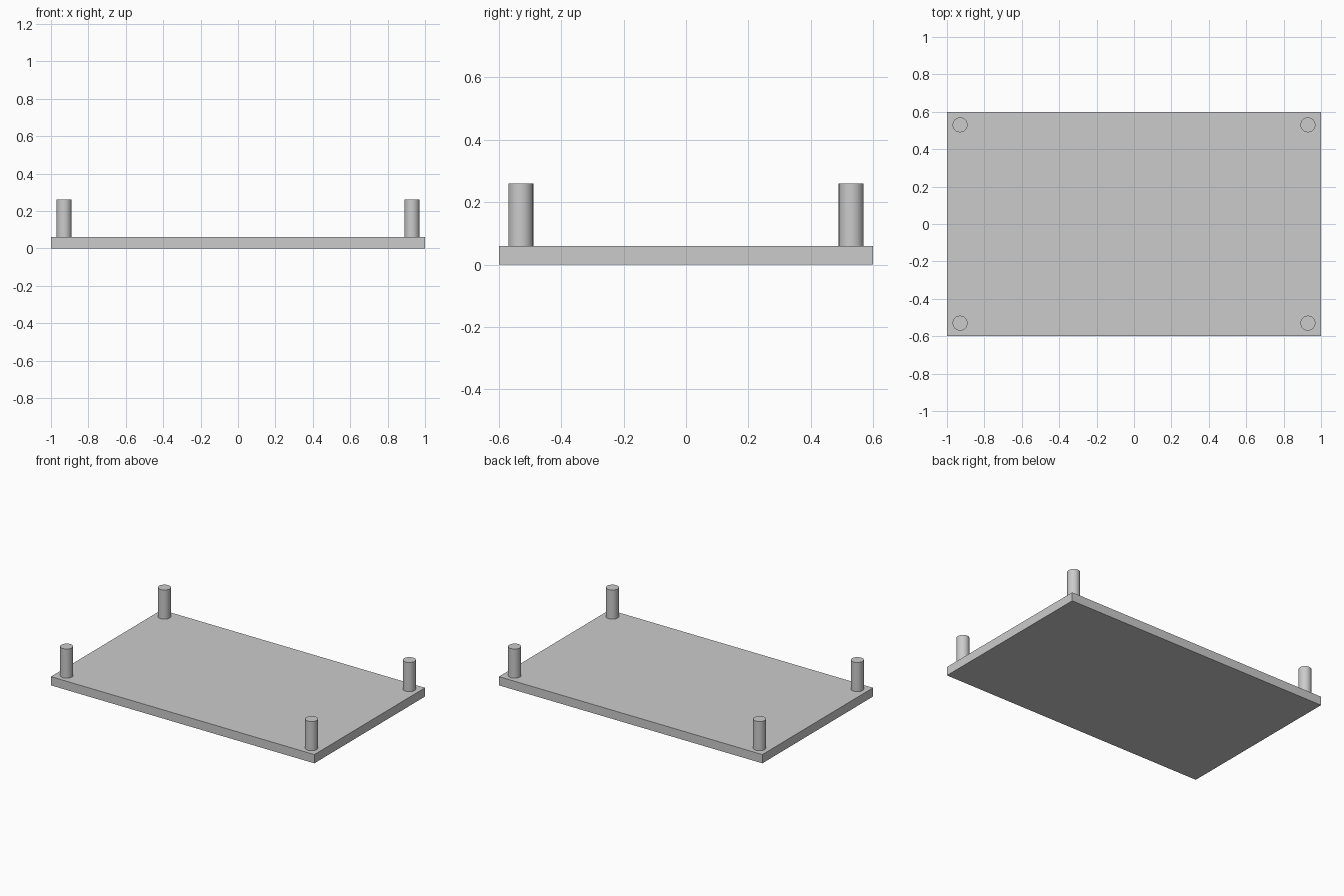
import bpy

cube = bpy.data.objects.get("Cube")
if cube:
    bpy.data.objects.remove(cube, do_unlink=True)

LENGTH, WIDTH, THICKNESS = 2.0, 1.2, 0.06
PEG_RADIUS, PEG_HEIGHT, PEG_INSET = 0.04, 0.2, 0.07

# Single plain grey
grey = bpy.data.materials.new("light_grey")
grey.use_nodes = True
colour = (0.6, 0.6, 0.6, 1.0)
grey.diffuse_color = colour
grey.node_tree.nodes["Principled BSDF"].inputs["Base Color"].default_value = colour

# Flat base plate
bpy.ops.mesh.primitive_cube_add(size=1, location=(0, 0, THICKNESS / 2))
plate = bpy.context.object
plate.name = "base_plate"
plate.scale = (LENGTH, WIDTH, THICKNESS)
bpy.ops.object.transform_apply(location=False, rotation=False, scale=True)
plate.data.materials.append(grey)


def add_peg(name, x, y):
    bpy.ops.mesh.primitive_cylinder_add(
        vertices=48, radius=PEG_RADIUS, depth=PEG_HEIGHT,
        location=(x, y, THICKNESS + PEG_HEIGHT / 2))
    peg = bpy.context.object
    peg.name = name
    peg.data.materials.append(grey)
    bpy.ops.object.shade_smooth_by_angle()


# Round peg at each corner
for side, sx in (("left", 1), ("right", -1)):
    for end, sy in (("front", -1), ("back", 1)):
        add_peg(f"{end}_{side}_peg",
                sx * (LENGTH / 2 - PEG_INSET),
                sy * (WIDTH / 2 - PEG_INSET))
